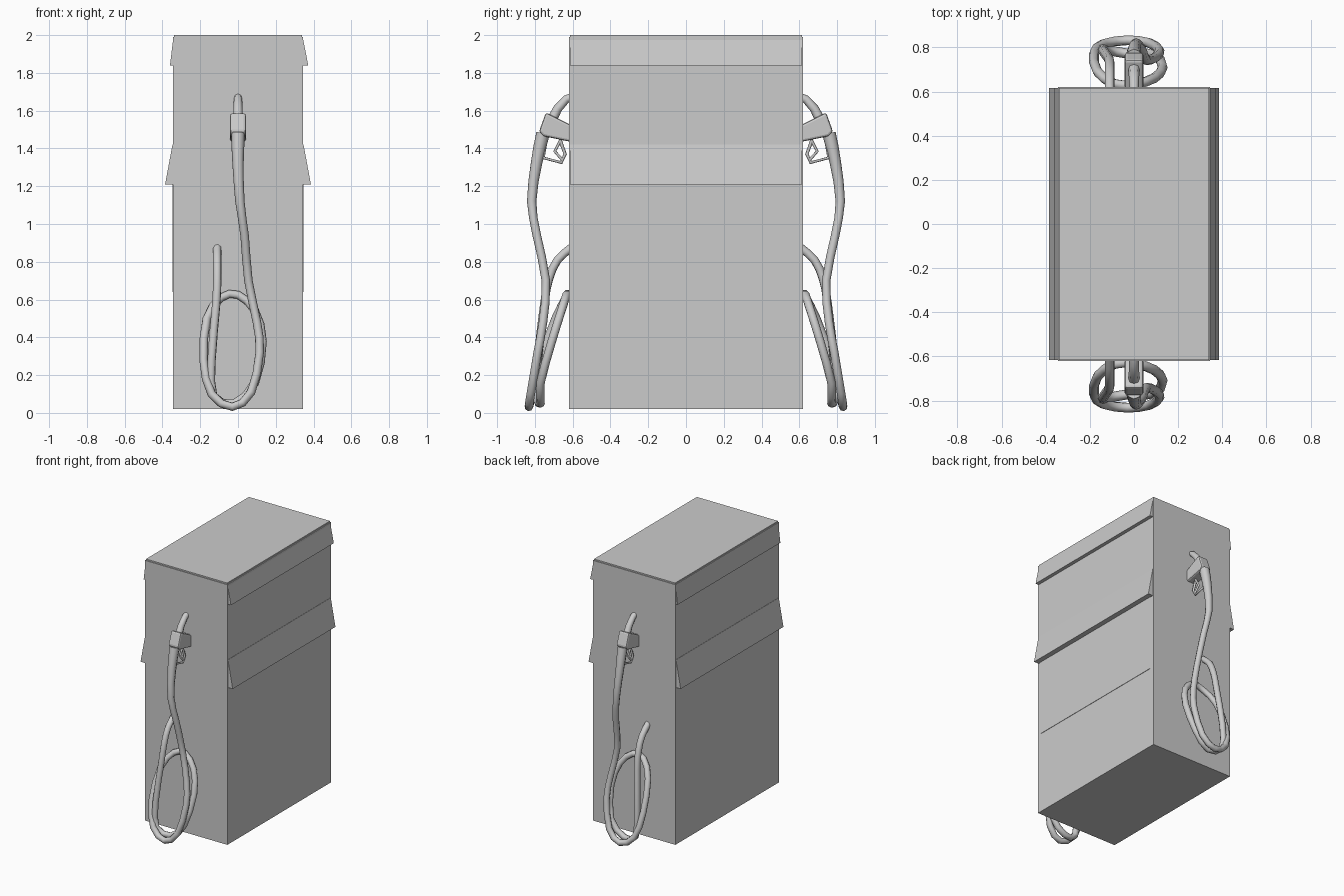
import bpy, bmesh, math
from mathutils import Vector

if "Cube" in bpy.data.objects:
    bpy.data.objects.remove(bpy.data.objects["Cube"])


def link(name, mesh):
    ob = bpy.data.objects.new(name, mesh)
    bpy.context.collection.objects.link(ob)
    return ob


def mirror_y(ob):
    m = ob.modifiers.new("both_ends", 'MIRROR')
    m.use_axis = (False, True, False)
    return ob


def prism(name, pts, axis, a, b):
    """Extrude a 2D profile along x (pts = y,z) or y (pts = x,z) from a to b."""
    bm = bmesh.new()

    def put(p, t):
        return bm.verts.new((t, p[0], p[1]) if axis == 'x' else (p[0], t, p[1]))
    lo = [put(p, a) for p in pts]
    hi = [put(p, b) for p in pts]
    bm.faces.new(lo)
    bm.faces.new(hi)
    n = len(pts)
    for i in range(n):
        bm.faces.new((lo[i], lo[(i + 1) % n], hi[(i + 1) % n], hi[i]))
    bmesh.ops.recalc_face_normals(bm, faces=bm.faces)
    me = bpy.data.meshes.new(name)
    bm.to_mesh(me)
    bm.free()
    return link(name, me)


def tube(name, pts, radius, radii=None, cyclic=False, smooth=True):
    """Round tube along a path, turned into a mesh and mirrored to the back."""
    cu = bpy.data.curves.new(name, 'CURVE')
    cu.dimensions = '3D'
    cu.bevel_depth = radius
    cu.bevel_resolution = 2
    cu.use_fill_caps = True
    sp = cu.splines.new('POLY')
    sp.points.add(len(pts) - 1)
    for i, p in enumerate(pts):
        sp.points[i].co = (*p, 1)
        sp.points[i].radius = radii[i] if radii else 1
    sp.use_cyclic_u = cyclic
    tmp = link(name + "_path", cu)
    bpy.context.view_layer.update()
    me = bpy.data.meshes.new_from_object(
        tmp.evaluated_get(bpy.context.evaluated_depsgraph_get()))
    bpy.data.objects.remove(tmp)
    for f in me.polygons:
        f.use_smooth = smooth and len(f.vertices) == 4
    return mirror_y(link(name, me))


def rounded(pts, steps=2):
    """Catmull-Rom smoothing of a path."""
    v = [Vector(p) for p in pts]
    v = [2 * v[0] - v[1]] + v + [2 * v[-1] - v[-2]]
    out = []
    for i in range(1, len(v) - 2):
        p0, p1, p2, p3 = v[i - 1:i + 3]
        for s in range(steps):
            t = s / steps
            out.append(0.5 * (2 * p1 + (p2 - p0) * t
                              + (2 * p0 - 5 * p1 + 4 * p2 - p3) * t * t
                              + (3 * p1 - p0 - 3 * p2 + p3) * t ** 3))
    return out + [v[-2]]


# cabinet with a thin lid step
W = 0.345
prism("cabinet", [(-W, 0.02), (W, 0.02), (W, 1.99), (-W, 1.99)], 'y', -0.62, 0.62)
prism("lid", [(-0.34, 1.99), (0.34, 1.99), (0.34, 2.0), (-0.34, 2.0)], 'y', -0.615, 0.615)

# sloping hoods and thin lower panels on both long sides
for side, s, top_out in (("right", 1, 0.372), ("left", -1, 0.36)):
    prism(side + "_top_hood",
          [(s * 0.33, 1.84), (s * top_out, 1.84), (s * 0.342, 1.99), (s * 0.33, 1.99)],
          'y', -0.615, 0.615)
    prism(side + "_display_hood",
          [(s * 0.33, 1.21), (s * 0.386, 1.21), (s * 0.347, 1.42), (s * 0.33, 1.42)],
          'y', -0.615, 0.615)
    prism(side + "_panel",
          [(s * 0.33, 0.64), (s * 0.348, 0.64), (s * 0.348, 1.21), (s * 0.33, 1.21)],
          'y', -0.59, 0.59)

# nozzle: spout, tapered body, trigger guard
tube("nozzle_spout", [(0, -0.60, 1.675), (0, -0.635, 1.66), (0, -0.68, 1.61), (0, -0.72, 1.53)],
     0.022, [0.95, 1, 1.1, 1.25])
body = prism("nozzle_body",
             [(-0.61, 1.525), (-0.69, 1.565), (-0.742, 1.59), (-0.778, 1.49),
              (-0.755, 1.465), (-0.61, 1.435)], 'x', -0.042, 0.042)
bev = body.modifiers.new("soft_edges", 'BEVEL')
bev.width = 0.012
bev.segments = 2
mirror_y(body)
tube("trigger_guard", [(0, -0.745, 1.42), (0, -0.755, 1.35), (0, -0.66, 1.325),
                       (0, -0.64, 1.37), (0, -0.665, 1.44)], 0.009)
tube("trigger", [(0, -0.66, 1.45), (0, -0.695, 1.385), (0, -0.655, 1.34)], 0.008)

# hose: hangs from the nozzle, coils once and returns to the cabinet
path = rounded([
    (0, -0.757, 1.48), (0, -0.79, 1.33), (0.01, -0.817, 1.12), (0.035, -0.79, 0.94),
    (0.055, -0.742, 0.70), (0.10, -0.757, 0.48), (0.115, -0.785, 0.32), (0.07, -0.82, 0.11),
    (-0.03, -0.832, 0.032), (-0.14, -0.815, 0.10), (-0.182, -0.77, 0.28),
    (-0.165, -0.69, 0.50), (-0.09, -0.635, 0.61), (0.00, -0.632, 0.625),
    (0.09, -0.66, 0.54), (0.13, -0.71, 0.38), (0.09, -0.77, 0.16),
    (-0.02, -0.77, 0.05), (-0.13, -0.79, 0.09), (-0.14, -0.785, 0.28),
    (-0.115, -0.75, 0.58), (-0.11, -0.725, 0.71), (-0.11, -0.68, 0.81), (-0.11, -0.60, 0.88)])
radii = [1.6, 1.5, 1.35, 1.2, 1.1] + [1.0] * (len(path) - 5)
tube("hose", path, 0.0225, radii)
